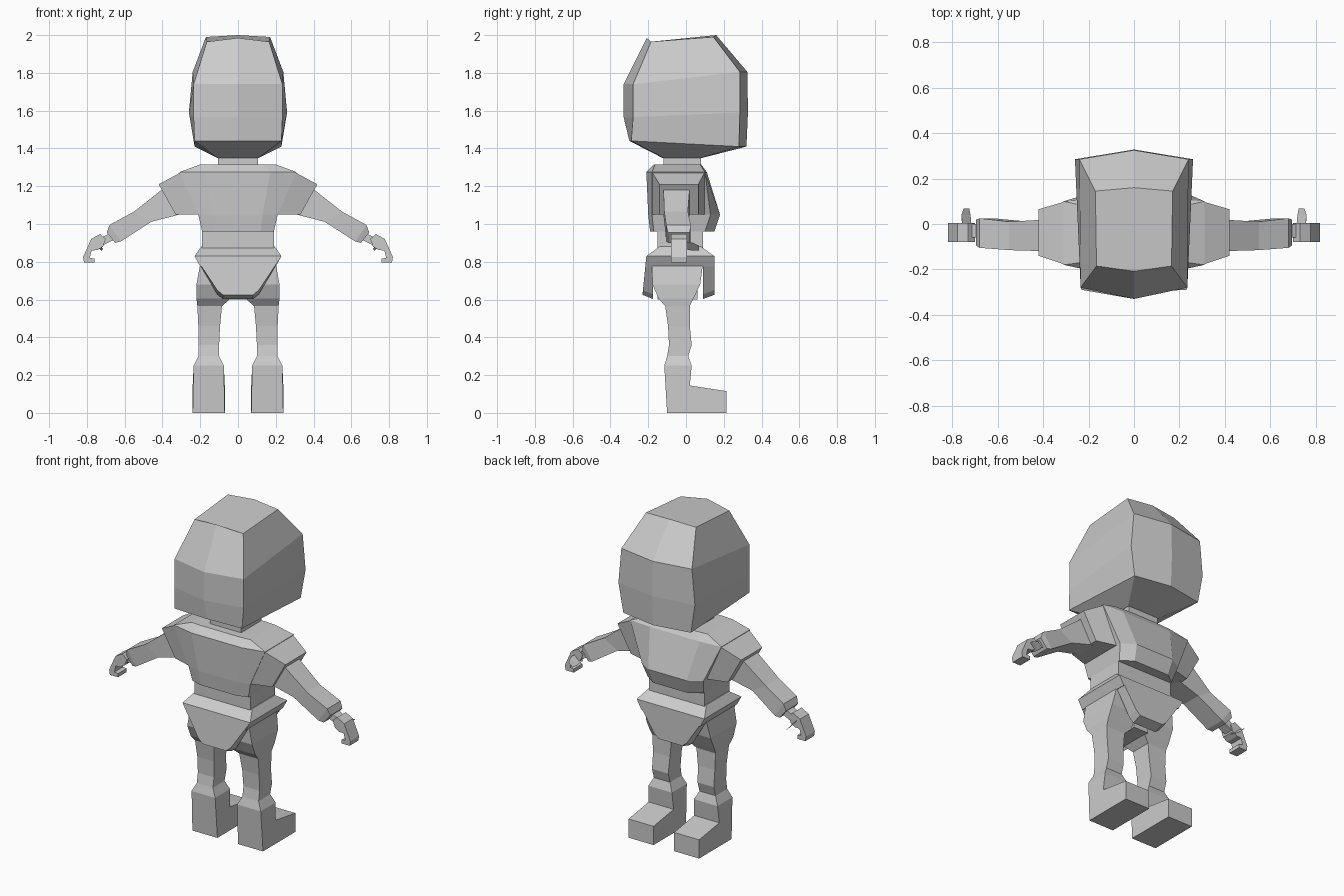
import bpy, bmesh

cube = bpy.data.objects.get("Cube")
if cube:
    bpy.data.objects.remove(cube, do_unlink=True)

grey = bpy.data.materials.new("plain_grey")
grey.use_nodes = True
COLOUR = (0.6, 0.6, 0.6, 1)
grey.diffuse_color = COLOUR
grey.node_tree.nodes["Principled BSDF"].inputs["Base Color"].default_value = COLOUR


def loft(name, rings):
    """Skin a list of equal-length point rings and cap both ends."""
    bm = bmesh.new()
    vs = [[bm.verts.new(p) for p in r] for r in rings]
    n = len(rings[0])
    for a, b in zip(vs, vs[1:]):
        for i in range(n):
            j = (i + 1) % n
            bm.faces.new((a[i], a[j], b[j], b[i]))
    bm.faces.new(vs[0])
    bm.faces.new(vs[-1])
    bmesh.ops.recalc_face_normals(bm, faces=bm.faces)
    me = bpy.data.meshes.new(name)
    bm.to_mesh(me)
    bm.free()
    me.materials.append(grey)
    ob = bpy.data.objects.new(name, me)
    bpy.context.collection.objects.link(ob)
    return ob


def box_ring(x0, x1, y0, y1, z):
    return [(x0, y0, z), (x1, y0, z), (x1, y1, z), (x0, y1, z)]


def sym(half):
    """Close a half ring (x >= 0) by mirroring it across x = 0."""
    return half + [(-x, y, z) for x, y, z in reversed(half) if x > 0]


def slab(top, bottom, y0, y1):
    """Limb cross-section from an upper and a lower (x, z) point."""
    (xt, zt), (xb, zb) = top, bottom
    return [(xt, y0, zt), (xt, y1, zt), (xb, y1, zb), (xb, y0, zb)]


def pair(name, rings):
    """Make a left (+x) and a right (-x) copy."""
    for side, s in (("left", 1), ("right", -1)):
        loft(f"{side}_{name}", [[(s * x, y, z) for x, y, z in r] for r in rings])


# Head: each level is x0, corner y0, centre y0, z0, x1, corner y1, centre y1, z1
def head_ring(x0, c0, m0, z0, x1, c1, m1, z1, lift=0):
    return sym([(0, m0, z0 + lift), (x0, c0, z0), (x1, c1, z1), (0, m1, z1 + lift / 2)])

loft("head", [
    head_ring(.11, -.12, -.125, 1.35, .11, .08, .085, 1.35),
    head_ring(.23, -.29, -.30, 1.44, .23, .28, .32, 1.41),
    head_ring(.235, -.28, -.33, 1.565, .26, .285, .328, 1.59),
    head_ring(.235, -.28, -.33, 1.74, .24, .285, .325, 1.805),
    head_ring(.165, -.185, -.208, 1.965, .17, .145, .16, 1.99, .02),
])
loft("neck", [box_ring(-.105, .105, -.12, .08, z) for z in (1.25, 1.36)])


# Jacket body with an overhanging chest
def chest_ring(xc, xo, y0, e0, e1, y1, z):
    return sym([(xc, y0, z), (xo, e0, z), (xo, e1, z), (xc, y1, z)])

loft("jacket", [
    chest_ring(.13, .20, -.17, -.165, .075, .08, 1.315),
    chest_ring(.17, .31, -.21, -.18, .10, .11, 1.275),
    chest_ring(.13, .21, -.20, -.18, .13, .18, 1.05),
    chest_ring(.12, .19, -.19, -.17, .10, .15, .96),
])

# Short sleeves
pair("sleeve", [
    slab((.30, 1.275), (.20, 1.05), -.18, .10),
    slab((.42, 1.21), (.33, 1.05), -.14, .065),
])

# Arms with a folded cuff
pair("arm", [
    slab((.38, 1.20), (.31, 1.05), -.12, .02),
    slab((.55, 1.066), (.458, 1.012), -.115, .01),
    slab((.68, .995), (.62, .908), -.105, .025),
    slab((.695, .955), (.65, .90), -.095, .02),
])
pair("wrist", [
    slab((.68, .95), (.66, .915), -.06, 0),
    slab((.74, .92), (.72, .885), -.06, 0),
])

# Hooked hand, extruded across its width
HAND = [(.70, .92), (.73, .947), (.778, .92), (.82, .825), (.815, .795), (.76, .795),
        (.76, .817), (.785, .82), (.775, .86), (.745, .862), (.715, .88)]
pair("hand", [[(x, y, z) for x, z in HAND] for y in (-.08, .005)])
pair("thumb", [
    slab((.755, .91), (.715, .87), -.02, -.01),
    slab((.76, .90), (.72, .86), .03, .04),
    slab((.75, .885), (.725, .86), .06, .068),
])

# Waist, flared belt and hips
loft("waist", [box_ring(-.19, .19, -.15, .09, z) for z in (.99, .87)])
loft("belt", [
    box_ring(-.195, .195, -.14, .08, .88),
    box_ring(-.23, .23, -.21, .15, .83),
    box_ring(-.20, .20, -.21, .15, .775),
])

# Tapered flaps hanging over the seat and groin
FLAP = [(.23, .83), (.11, .65), (.08, .625)]


def flap(name, outer_top, outer_low, inner):
    rings = []
    for top, low, dz in ((outer_top, outer_low, 0), (inner, inner, -.022)):
        half = [(x, top + (low - top) * (.83 - z) / .2, z + (dz if z < .7 else 0)) for x, z in FLAP]
        rings.append(sym(half))
    loft(name, rings)

flap("seat_flap", -.21, -.23, -.175)
flap("groin_flap", .15, .15, .09)

# Legs meeting under the hips
pair("leg", [
    box_ring(0, .20, -.18, .09, .79),
    box_ring(0, .22, -.178, .075, .68),
    box_ring(.04, .22, -.145, .04, .605),
    box_ring(.085, .215, -.11, .02, .565),
    box_ring(.095, .21, -.095, .02, .46),
    box_ring(.10, .21, -.09, .03, .36),
    box_ring(.10, .21, -.10, .012, .30),
    box_ring(.075, .235, -.115, .03, .25),
])
loft("crotch", [box_ring(-.05, .05, -.15, .06, z) for z in (.70, .60)])

# Boots: side profile extruded across the width
BOOT = [(-.115, .25), (.03, .25), (.02, .145), (.215, .115), (.215, 0), (-.10, 0)]
pair("boot", [[(x0 if z > .2 else x1, y, z) for y, z in BOOT]
              for x0, x1 in ((.075, .07), (.235, .24))])
